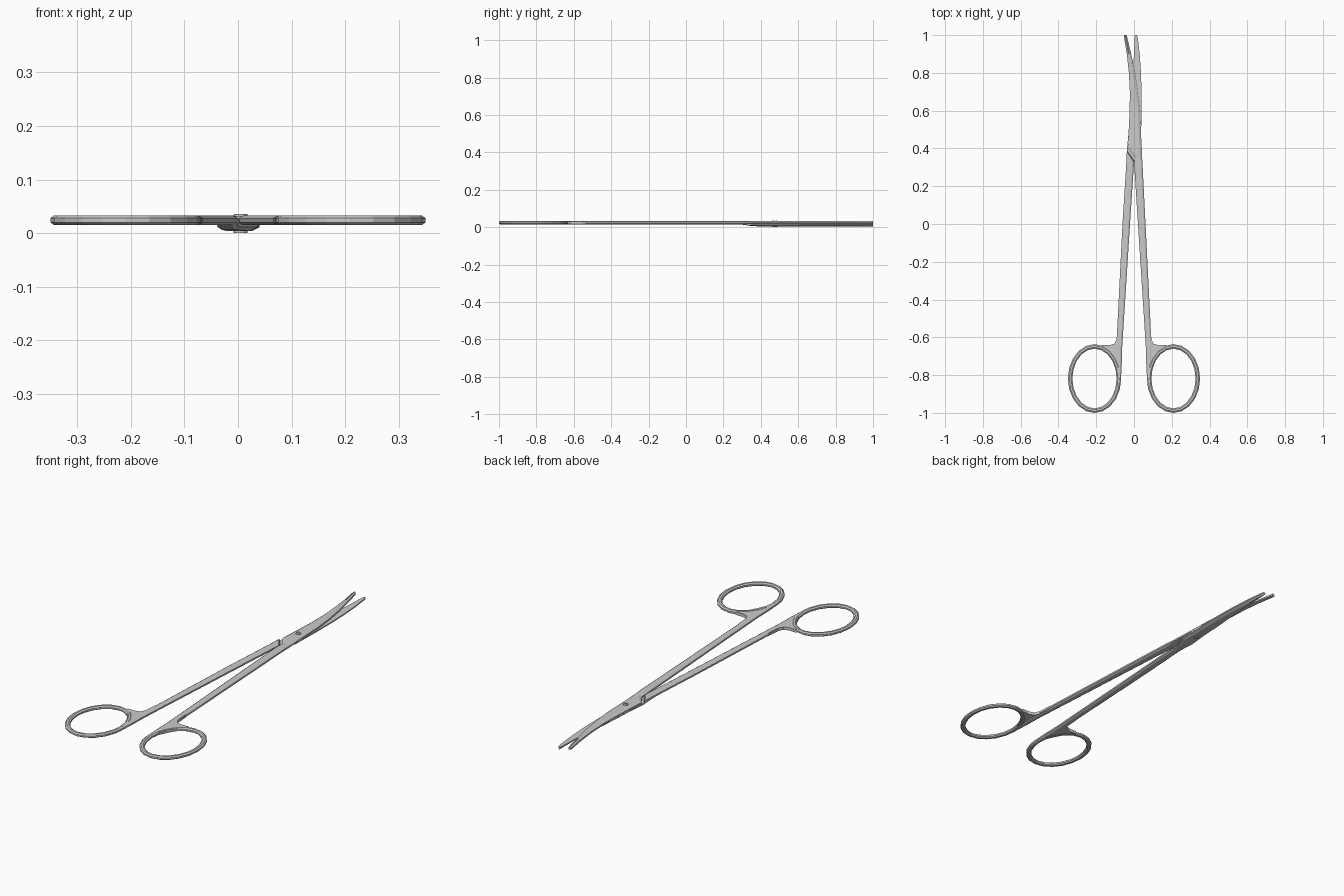
import bpy, bmesh, math

if "Cube" in bpy.data.objects:
    bpy.data.objects.remove(bpy.data.objects["Cube"])

Z0, Z1 = 0.015, 0.033          # handle thickness range


def finish(name, bm):
    bmesh.ops.recalc_face_normals(bm, faces=bm.faces)
    me = bpy.data.meshes.new(name)
    bm.to_mesh(me)
    bm.free()
    ob = bpy.data.objects.new(name, me)
    bpy.context.collection.objects.link(ob)
    return ob


def skin(bm, loops, closed=False):
    rings = [[bm.verts.new(p) for p in lp] for lp in loops]
    n = len(rings[0])
    pairs = list(zip(rings, rings[1:]))
    if closed:
        pairs.append((rings[-1], rings[0]))
    for a, b in pairs:
        for i in range(n):
            j = (i + 1) % n
            bm.faces.new((a[i], a[j], b[j], b[i]))
    if not closed:
        bm.faces.new(rings[0])
        bm.faces.new(rings[-1])


def section(yl, yr, xl, xr, z0, z1, cb, ct):
    """Chamfered bar section; cb / ct are (width, height) of bottom / top chamfers."""
    w = xr - xl
    b, t = min(cb[0], w * .4), min(ct[0], w * .4)
    pts = [(xl + b, z0), (xr - b, z0), (xr, z0 + cb[1]), (xr, z1 - ct[1]),
           (xr - t, z1), (xl + t, z1), (xl, z1 - ct[1]), (xl, z0 + cb[1])]
    return [(x, yl + (yr - yl) * (x - xl) / w, z) for x, z in pts]


def prism(name, pts, z0, z1):
    bm = bmesh.new()
    skin(bm, [[(x, y, z) for x, y in pts] for z in (z0, z1)])
    return finish(name, bm)


C = (.008, .005)               # normal chamfer
FLAT = (.001, .0005)           # nearly sharp mating face

# shank stations shared by both halves: y, inner x, outer x
SHANK = [(-.84, .070, .086), (-.75, .065, .090), (-.66, .063, .096),
         (-.58, .058, .090), (0, .021, .061), (.30, .002, .046)]

# upper half: right shank into the left-pointing curved blade
loops = [section(y, y, a, b, Z0, Z1, C, C) for y, a, b in SHANK]
for y, a, b in [(.352, .001, .043), (.405, -.034, .041), (.43, -.032, .039),
                (.50, -.028, .037), (.60, -.023, .033), (.70, -.022, .022),
                (.80, -.027, .006), (.90, -.038, -.015), (.985, -.052, -.035),
                (1.0, -.052, -.040)]:
    loops.append(section(y, y, a, b, .018, .032, FLAT, (.012, .006)))
bm = bmesh.new()
skin(bm, loops)
finish("upper_half", bm)

# lower half: left shank stepping down under the joint, then right-pointing blade
loops = [section(y, y, -b, -a, Z0, Z1, C, C) for y, a, b in SHANK[:-1]]
loops.append(section(.30, .29, -.042, -.002, Z0, Z1, C, C))
loops.append(section(.385, .325, -.038, .0, .008, Z1, C, C))
loops.append(section(.39, .332, -.038, .003, .006, .0178, C, FLAT))
for y, a, b in [(.41, -.036, .036), (.50, -.027, .038), (.60, -.022, .040),
                (.70, -.014, .040), (.80, -.006, .037), (.90, .0, .030),
                (.985, .003, .020), (1.0, .005, .015)]:
    loops.append(section(y, y, a, b, .004, .0178, (.014, .007), FLAT))
bm = bmesh.new()
skin(bm, loops)
finish("lower_half", bm)

# finger rings and the webs joining them to the shanks
WEB = [(.086, -.54), (.091, -.61), (.104, -.634), (.13, -.642), (.17, -.641),
       (.16, -.662), (.132, -.695), (.108, -.738), (.09, -.78), (.07, -.72), (.07, -.6)]
for side, s in (("right", 1), ("left", -1)):
    loops = []
    for i in range(20):
        t = math.tau * i / 20
        lp = []
        for d, z in [(0, .020), (0, .028), (.007, Z1), (.017, Z1),
                     (.024, .028), (.024, .020), (.017, Z0), (.007, Z0)]:
            lp.append((s * (.209 + (.141 - d) * math.cos(t)),
                       -.818 + (.182 - d) * math.sin(t), z))
        loops.append(lp)
    bm = bmesh.new()
    skin(bm, loops, closed=True)
    finish(side + "_finger_ring", bm)
    prism(side + "_ring_web", [(s * x, y) for x, y in WEB], .0165, .0315)

# pivot screw: shaft plus two half-round head pieces leaving a slot
PX, PY, R = .005, .475, .013
prism("pivot_screw", [(PX + R * math.cos(math.tau * i / 16),
                       PY + R * math.sin(math.tau * i / 16)) for i in range(16)], 0, .0335)
for k, start in enumerate((15, 195)):
    angles = [math.radians(start + 150 * i / 7) for i in range(8)]
    prism("screw_head_half_%d" % (k + 1),
          [(PX + R * math.cos(a), PY + R * math.sin(a)) for a in angles], .033, .0355)
